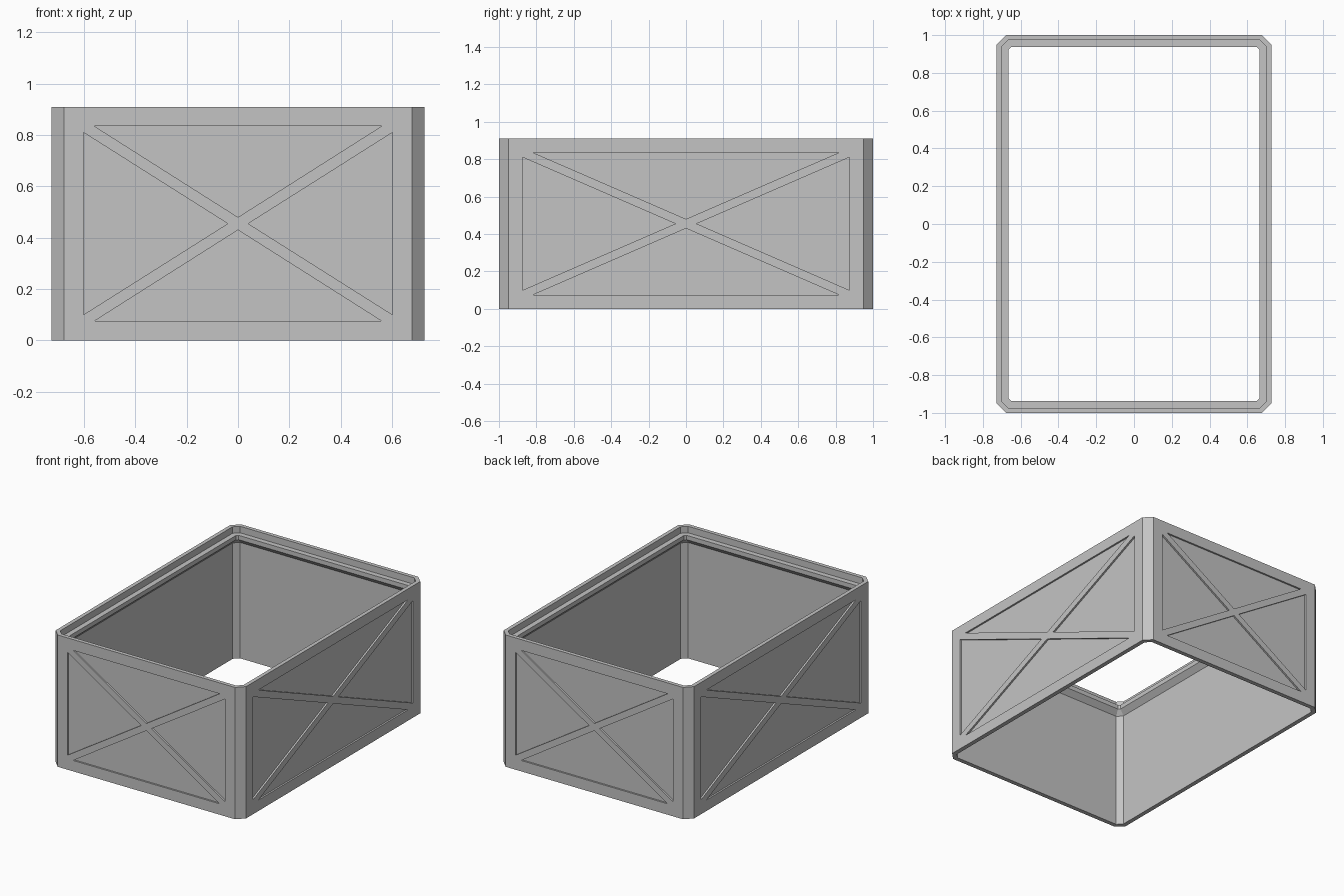
import bpy
import bmesh
from mathutils import Vector

HALF_X, HALF_Y, HEIGHT, CHAMFER = 0.727, 1.0, 0.91, 0.05
WALL, LIP, RECESS = 0.03, 0.063, 0.012

if "Cube" in bpy.data.objects:
    bpy.data.objects.remove(bpy.data.objects["Cube"], do_unlink=True)

grey = bpy.data.materials.new("plain grey")
grey.use_nodes = True
colour = (0.55, 0.55, 0.55, 1)
grey.diffuse_color = colour
grey.node_tree.nodes["Principled BSDF"].inputs["Base Color"].default_value = colour


def make_object(name, bm):
    bmesh.ops.recalc_face_normals(bm, faces=bm.faces[:])
    mesh = bpy.data.meshes.new(name)
    bm.to_mesh(mesh)
    bm.free()
    mesh.materials.append(grey)
    obj = bpy.data.objects.new(name, mesh)
    bpy.context.collection.objects.link(obj)
    return obj


def chamfered_ring(bm, inset, z):
    """Rectangle with cut corners, inset evenly from the outer outline."""
    x, y = HALF_X - inset, HALF_Y - inset
    c = CHAMFER - inset * (2 - 2 ** 0.5)
    points = [(x, y - c), (x - c, y), (c - x, y), (-x, y - c),
              (-x, c - y), (c - x, -y), (x - c, -y), (x, c - y)]
    return [bm.verts.new((px, py, z)) for px, py in points]


# Open frame: wall section swept round the outline, with stepped rim and lip
section = [(0, 0), (0, HEIGHT), (WALL - 0.003, HEIGHT), (WALL - 0.003, HEIGHT - 0.045),
           (LIP, HEIGHT - 0.045), (LIP, HEIGHT - 0.075), (WALL, HEIGHT - 0.11), (WALL, 0)]
bm = bmesh.new()
rings = [chamfered_ring(bm, inset, z) for inset, z in section]
for ring, following in zip(rings, rings[1:] + rings[:1]):
    for i in range(8):
        j = (i + 1) % 8
        bm.faces.new((ring[i], ring[j], following[j], following[i]))
frame = make_object("crate_frame", bm)


# Triangular recesses leaving a cross brace on each wall
def triangles(edge, inner, apex):
    """Four triangles as (across, height) points around the wall centre."""
    mid = HEIGHT / 2
    for s in (1, -1):
        yield [(s * edge, mid + 0.355), (s * edge, mid - 0.355), (s * apex, mid)]
        yield [(inner, mid + s * 0.38), (-inner, mid + s * 0.38), (0, mid + s * 0.025)]


def add_prism(bm, points, across, outward, distance):
    layers = []
    for depth in (distance - RECESS, distance + 0.05):
        layers.append([bm.verts.new(across * u + outward * depth + Vector((0, 0, z)))
                       for u, z in points])
    low, high = layers
    bm.faces.new(low)
    bm.faces.new(high)
    for i in range(3):
        j = (i + 1) % 3
        bm.faces.new((low[i], low[j], high[j], high[i]))


bm = bmesh.new()
x_axis, y_axis = Vector((1, 0, 0)), Vector((0, 1, 0))
for side in (1, -1):
    for points in triangles(0.602, 0.56, 0.04):
        add_prism(bm, points, x_axis, y_axis * side, HALF_Y)
    for points in triangles(0.873, 0.817, 0.057):
        add_prism(bm, points, y_axis, x_axis * side, HALF_X)
cutter = make_object("recess_cutter", bm)
cutter.hide_render = True

cut = frame.modifiers.new("recesses", 'BOOLEAN')
cut.operation = 'DIFFERENCE'
cut.solver = 'EXACT'
cut.object = cutter
bpy.context.view_layer.objects.active = frame
bpy.ops.object.modifier_apply(modifier=cut.name)
bpy.data.objects.remove(cutter, do_unlink=True)
